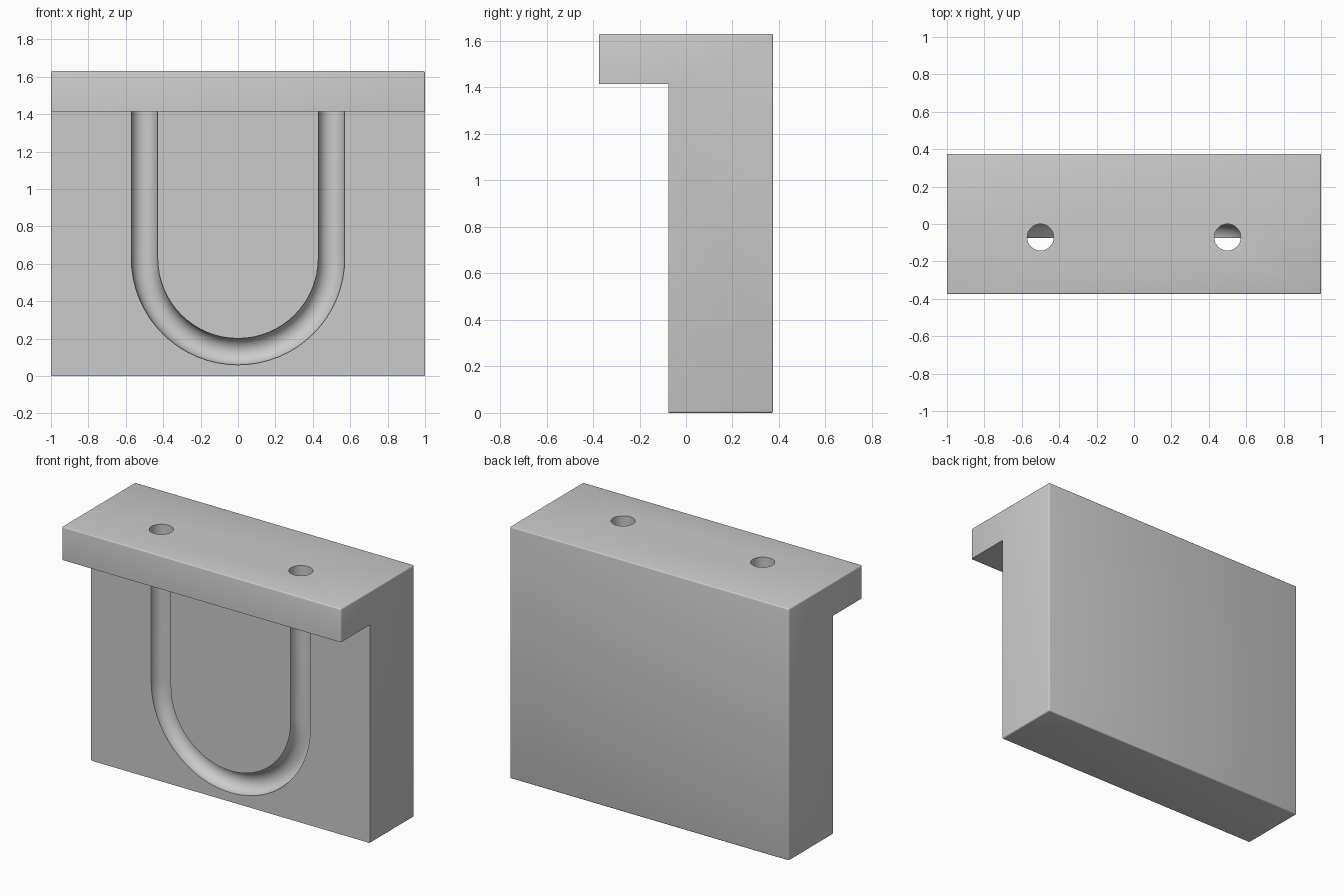
import bpy, bmesh
from math import sin, cos, pi, radians

if "Cube" in bpy.data.objects:
    bpy.data.objects.remove(bpy.data.objects["Cube"])

TOP, FRONT, LEDGE = 1.63, -0.075, 1.415
PATH_R, TUBE_R, ARC_Z = 0.5, 0.071, 0.63


def add_mesh(name, bm):
    bmesh.ops.recalc_face_normals(bm, faces=bm.faces[:])
    me = bpy.data.meshes.new(name)
    bm.to_mesh(me)
    bm.free()
    ob = bpy.data.objects.new(name, me)
    bpy.context.collection.objects.link(ob)
    return ob


def box(name, lo, hi, bevel=0):
    bm = bmesh.new()
    bmesh.ops.create_cube(bm, size=1)
    for v in bm.verts:
        v.co = [lo[i] + (v.co[i] + 0.5) * (hi[i] - lo[i]) for i in range(3)]
    if bevel:
        bmesh.ops.bevel(bm, geom=bm.edges[:], offset=bevel, segments=3,
                        profile=0.5, affect='EDGES')
    return add_mesh(name, bm)


def u_tube(name, arc_steps=32, sides=32):
    # each path entry: centre x, centre z, outward direction x, z
    path = [(-PATH_R, TOP + 0.1, -1, 0)]
    for i in range(arc_steps + 1):
        a = pi + pi * i / arc_steps
        path.append((PATH_R * cos(a), ARC_Z + PATH_R * sin(a), cos(a), sin(a)))
    path.append((PATH_R, TOP + 0.1, 1, 0))
    bm = bmesh.new()
    rings = []
    for x, z, nx, nz in path:
        ring = []
        for k in range(sides):
            t = 2 * pi * k / sides
            d = TUBE_R * cos(t)
            ring.append(bm.verts.new((x + d * nx, -TUBE_R + TUBE_R * sin(t), z + d * nz)))
        rings.append(ring)
    for a, b in zip(rings, rings[1:]):
        for k in range(sides):
            j = (k + 1) % sides
            bm.faces.new((a[k], a[j], b[j], b[k]))
    bm.faces.new(rings[0])
    bm.faces.new(rings[-1])
    return add_mesh(name, bm)


# Softly edged block, then the space under the ledge and the U channel cut away
block = box("channel_block", (-1, -0.375, 0), (1, 0.375, TOP), 0.008)
cutters = [box("ledge_cutter", (-1.2, -0.6, -0.2), (1.2, FRONT, LEDGE)),
           u_tube("channel_cutter")]

bpy.context.view_layer.objects.active = block
block.select_set(True)
for c in cutters:
    c.hide_render = True
    m = block.modifiers.new(c.name, 'BOOLEAN')
    m.operation = 'DIFFERENCE'
    m.solver = 'EXACT'
    m.object = c
    bpy.ops.object.modifier_apply(modifier=m.name)
for c in cutters:
    bpy.data.objects.remove(c)

bpy.ops.object.shade_smooth_by_angle(angle=radians(35))
